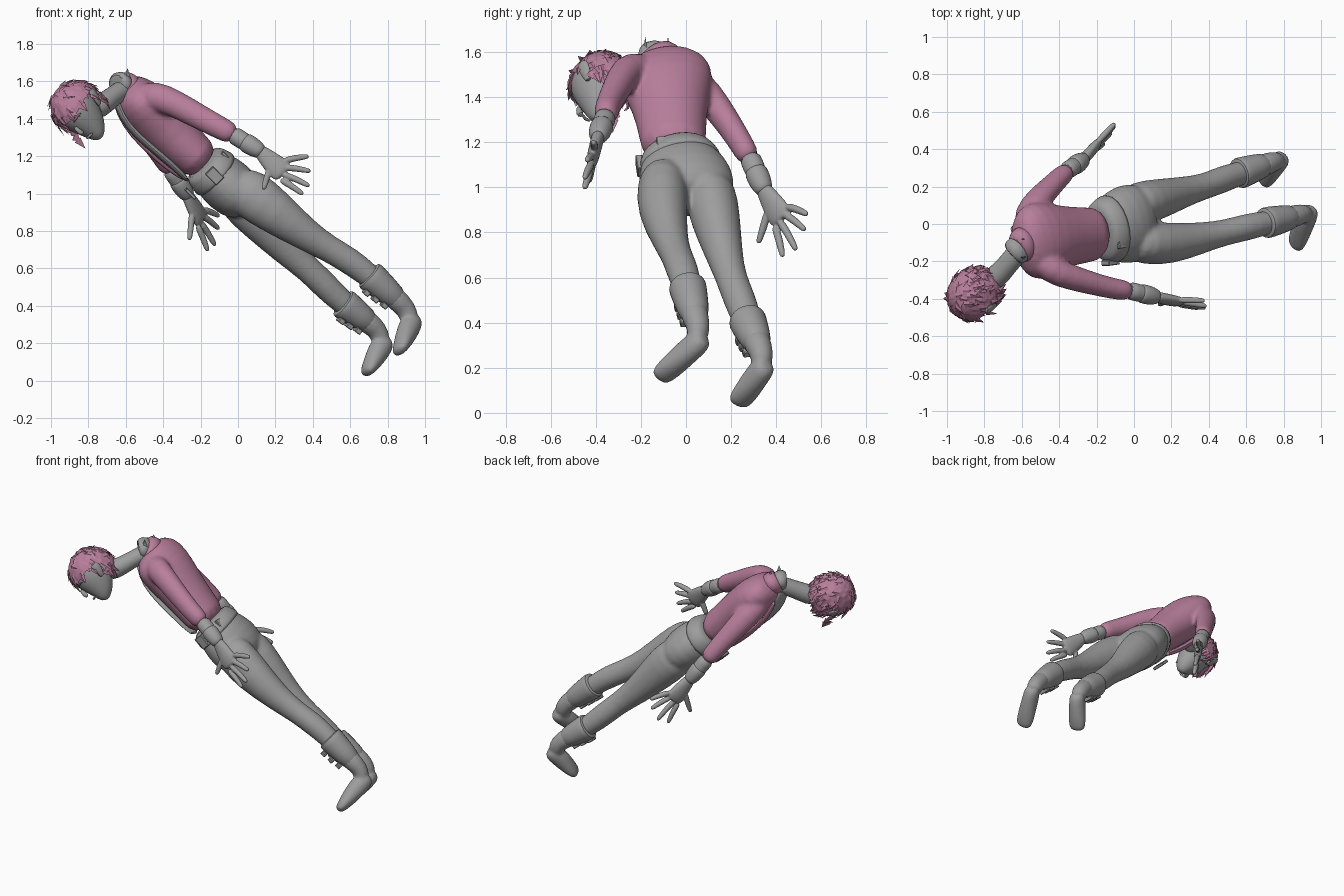
import bpy, bmesh, math, random
from mathutils import Vector as V, Matrix

random.seed(4)
cube = bpy.data.objects.get("Cube")
if cube:
    bpy.data.objects.remove(cube)


def material(name, rgb):
    m = bpy.data.materials.new(name)
    m.use_nodes = True
    m.diffuse_color = (*rgb, 1)
    m.node_tree.nodes["Principled BSDF"].inputs["Base Color"].default_value = (*rgb, 1)
    return m


GREY = material("neutral grey", (.34, .34, .34))
PINK = material("dusty pink", (.48, .21, .33))
SIDE = V((0, 1, 0))


def finish(name, bm, mat, smooth=True):
    bmesh.ops.recalc_face_normals(bm, faces=bm.faces)
    mesh = bpy.data.meshes.new(name)
    bm.to_mesh(mesh)
    bm.free()
    ob = bpy.data.objects.new(name, mesh)
    bpy.context.collection.objects.link(ob)
    mesh.materials.append(mat)
    if smooth:
        mod = ob.modifiers.new("round", 'SUBSURF')
        mod.levels = mod.render_levels = 1
        bpy.ops.object.select_all(action='DESELECT')
        ob.select_set(True)
        bpy.context.view_layer.objects.active = ob
        bpy.ops.object.shade_smooth_by_angle(angle=math.radians(60))
    return ob


def loft(name, rings, mat, hint=SIDE, n=12):
    """Tube through rings of (x, y, z, half width, half depth)."""
    bm = bmesh.new()
    pts = [V(r[:3]) for r in rings]
    loops = []
    for i, r in enumerate(rings):
        t = (pts[min(i + 1, len(pts) - 1)] - pts[max(i - 1, 0)]).normalized()
        s = (hint - t * hint.dot(t)).normalized()
        d = t.cross(s)
        loops.append([bm.verts.new(pts[i] + s * r[3] * math.cos(math.tau * k / n)
                                   + d * r[-1] * math.sin(math.tau * k / n)) for k in range(n)])
    for a, b in zip(loops, loops[1:]):
        for k in range(n):
            bm.faces.new((a[k], a[k - 1], b[k - 1], b[k]))
    bm.faces.new(loops[0])
    bm.faces.new(loops[-1])
    return finish(name, bm, mat)


def blend(name, parts, voxel=.012, repeat=5):
    """Fuse overlapping tubes into one soft skin."""
    bpy.ops.object.select_all(action='DESELECT')
    for p in parts:
        p.select_set(True)
    ob = bpy.context.view_layer.objects.active = parts[0]
    bpy.ops.object.join()
    ob.name = name
    skin = ob.modifiers.new("skin", 'REMESH')
    skin.mode, skin.voxel_size, skin.use_smooth_shade = 'VOXEL', voxel, True
    relax = ob.modifiers.new("relax", 'SMOOTH')
    relax.factor, relax.iterations = .5, repeat
    return ob


def box(name, centre, size, along):
    x = V(along).normalized()
    y = (SIDE - x * SIDE.dot(x)).normalized()
    rot = Matrix((x, y, x.cross(y))).transposed().to_4x4()
    bm = bmesh.new()
    bmesh.ops.create_cube(bm, size=1, matrix=Matrix.Translation(centre) @ rot @ Matrix.Diagonal((*size, 1)))
    bmesh.ops.bevel(bm, geom=bm.edges[:], offset=.004, segments=1, affect='EDGES')
    return finish(name, bm, GREY, False)


# Jacket: torso and both sleeves in one skin
torso = loft("torso", [(-.165, -.05, 1.145, .15, .117), (-.27, -.06, 1.235, .15, .123),
                       (-.4, -.07, 1.36, .172, .145), (-.5, -.085, 1.465, .215, .148),
                       (-.565, -.1, 1.54, .21, .115), (-.61, -.12, 1.585, .1, .075)], PINK, n=16)
left_sleeve = [(-.53, -.16, 1.51, .08, .08), (-.44, -.25, 1.525, .08, .085), (-.34, -.285, 1.485, .072, .077),
               (-.18, -.33, 1.395, .061, .069), (-.09, -.35, 1.35, .058, .064), (-.01, -.36, 1.305, .056, .061)]
right_sleeve = [(-.56, -.04, 1.5, .08, .085), (-.56, .06, 1.45, .08, .09), (-.51, .135, 1.36, .068, .077),
                (-.435, .21, 1.25, .059, .066), (-.395, .25, 1.185, .056, .061), (-.35, .29, 1.115, .053, .057)]
blend("jacket", [torso, loft("left_sleeve", left_sleeve, PINK), loft("right_sleeve", right_sleeve, PINK)])

# Shirt in the open front, edged by a narrow jacket front
loft("shirt_front", [(-.26, -.08, 1.06, .05, .015), (-.35, -.09, 1.155, .08, .022), (-.485, -.1, 1.265, .1, .024),
                     (-.59, -.11, 1.365, .105, .024), (-.645, -.12, 1.48, .08, .024),
                     (-.65, -.13, 1.54, .05, .02)], GREY)
loft("jacket_edge", [(-.27, .0, 1.07, .03, .015), (-.37, .01, 1.135, .035, .02), (-.5, .01, 1.25, .035, .02),
                     (-.61, .0, 1.37, .035, .02), (-.66, -.04, 1.5, .02, .015)], PINK, n=8)

# Neck and collar
loft("neck", [(-.57, -.1, 1.57, .065, .06), (-.64, -.17, 1.545, .06, .055),
              (-.7, -.25, 1.49, .06, .058), (-.79, -.33, 1.44, .075, .075)], GREY)
loft("collar", [(-.57, -.1, 1.545, .12, .095), (-.61, -.12, 1.59, .095, .075), (-.625, -.135, 1.605, .08, .064)], PINK)
loft("shirt_collar", [(-.6, -.12, 1.575, .085, .07), (-.635, -.15, 1.595, .08, .066),
                      (-.655, -.17, 1.59, .07, .058)], GREY)
for s in (-1, 1):
    bm = bmesh.new()
    base = V((-.6, -.13 + s * .04, 1.61))
    corners = (base + V((-.035, 0, -.02)), base + V((.035, 0, -.02)), base + V((.01, s * .01, .06)), base + V((0, s * .02, 0)))
    v = [bm.verts.new(p) for p in corners]
    for a, b, c in ((0, 1, 2), (0, 3, 1), (1, 3, 2), (2, 3, 0)):
        bm.faces.new((v[a], v[b], v[c]))
    finish("collar_point", bm, GREY, False)

# Trousers in one skin
pelvis = loft("pelvis", [(-.2, -.05, 1.17, .13, .1), (-.13, -.03, 1.11, .185, .138), (-.05, 0, 1.04, .22, .155),
                         (.03, .01, .97, .213, .14), (.08, .015, .925, .15, .08)], GREY, n=16)
left_leg = [(-.03, -.09, 1.06, .09, .1), (.05, -.105, 1.01, .122, .145), (.2, -.105, .9, .116, .125),
            (.36, -.075, .78, .086, .09), (.49, -.045, .703, .07, .073), (.59, -.02, .645, .076, .077),
            (.7, .005, .565, .068, .068), (.86, .035, .42, .055, .055)]
right_leg = [(-.04, .09, 1.02, .09, .1), (.02, .11, .97, .122, .14), (.12, .13, .86, .116, .125),
             (.26, .17, .7, .086, .09), (.375, .2, .597, .07, .073), (.465, .235, .51, .076, .077),
             (.56, .27, .415, .068, .068), (.71, .315, .3, .055, .055)]
blend("trousers", [pelvis, loft("left_leg", left_leg, GREY), loft("right_leg", right_leg, GREY)])

# Belt
loft("waistband", [(-.19, -.045, 1.165, .145, .115), (-.175, -.04, 1.15, .166, .13),
                   (-.125, -.025, 1.105, .19, .15), (-.108, -.02, 1.09, .185, .146)], GREY, n=20)
axis = (.7, .1, -.7)
box("belt_buckle", (-.255, -.03, 1.0), (.07, .09, .02), axis)
box("belt_loop", (-.125, -.205, 1.095), (.085, .03, .06), axis)
box("belt_loop", (-.06, -.1, 1.195), (.075, .06, .02), axis)


def boot(side, cuff, ankle, heel, toe):
    a, b, h, e = V(cuff), V(ankle), V(heel), V(toe)
    step = b - a
    mix = lambda t, r: (*(a + step * t), r, r)
    loft(side + "_boot_shaft", [mix(-.02, .066), mix(0, .087), mix(.1, .088), mix(.55, .077), mix(1, .062)], GREY)
    # Buckles down the shin
    shin = V((-.6, -.35, -.7))
    shin = (shin - step * shin.dot(step) / step.length_squared).normalized()
    for t, r in ((.2, .085), (.45, .08), (.7, .072)):
        box(side + "_boot_buckle", a + step * t + shin * r, (.035, .07, .03), step)
    # Foot, with the ankle running into heel and instep
    up = (b - (h + e) / 2).normalized()
    foot = [(-.06, .005, .032, .032), (.06, .012, .054, .056), (.3, .018, .056, .066), (.6, .004, .06, .054),
            (.85, -.004, .062, .038), (1, -.006, .045, .024)]
    sole = loft(side + "_foot", [(*(h.lerp(e, t) + up * o), w, d) for t, o, w, d in foot], GREY,
                step.cross(e - h).normalized())
    upper = loft(side + "_ankle", [mix(.6, .07), mix(1, .06), (*b.lerp(h, .5), .052, .056), (*h.lerp(e, .2), .04, .045)], GREY)
    blend(side + "_boot_foot", [sole, upper], .009, 4)


boot("left", (.7, .005, .565), (.875, .045, .41), (.945, .075, .32), (.855, -.125, .155))
boot("right", (.56, .27, .415), (.725, .325, .29), (.795, .355, .205), (.68, .225, .04))


def arm(side, hem, wrist, palm, tips):
    hem, w, p = V(hem), V(wrist), V(palm)
    mix = lambda t, r: (*hem.lerp(w, t), r, r)
    loft(side + "_forearm", [mix(-.2, .05), mix(.1, .051), mix(.6, .046), mix(1.1, .037)], GREY)
    loft(side + "_glove_cuff", [mix(.3, .045), mix(.36, .054), mix(.7, .054), mix(.95, .044), mix(1.1, .036)], GREY)
    # Palm, then fingers fanned over the knuckles
    ends = [V(t) for t in tips]
    across = (ends[0] - ends[3]).normalized()
    out = (p - w).normalized()
    ring = lambda q, a, b: (*q, a, b)
    hand = [loft(side + "_palm", [ring(w - out * .02, .036, .032), ring(w + out * .03, .046, .03),
                                  ring(p, .066, .03), ring(p + out * .045, .064, .025),
                                  ring(p + out * .06, .045, .015)], GREY, across)]
    for i, end in enumerate(ends):
        root = p + out * .03 + across * (.048 - .032 * i)
        if i == 4:
            root = p - out * .04 - across * .03
        mid = root.lerp(end, .5) + across * .006
        hand.append(loft("finger", [ring(root, .021, .021), ring(mid, .019, .019), ring(root.lerp(end, .9), .016, .016),
                                    ring(end, .01, .01)], GREY, out.cross(across), n=8))
    blend(side + "_hand", hand, .005, 3)


arm("left", left_sleeve[-1][:3], (.12, -.39, 1.225), (.205, -.41, 1.145),
    [(.38, -.41, 1.2), (.39, -.44, 1.12), (.385, -.45, 1.04), (.35, -.45, .995), (.135, -.43, 1.02)])
arm("right", right_sleeve[-1][:3], (-.27, .345, .99), (-.22, .4, .9),
    [(-.1, .54, .88), (-.1, .53, .81), (-.12, .49, .72), (-.16, .43, .69), (-.26, .32, .75)])

# Head, modelled upright facing -y and then turned into place
up = V((-.74, -.27, .5)).normalized()
face = V((-.18, -.72, -.66))
face = (face - up * face.dot(up)).normalized()
POSE = Matrix.Translation((-.85, -.38, 1.445)) @ Matrix((up.cross(face), -face, up)).transposed().to_4x4()
ACROSS, UPRIGHT = V((1, 0, 0)), V((0, 0, 1))


def pose(ob):
    ob.data.transform(POSE)


pose(loft("head", [(0, -.1, -.16, .02, .018), (0, -.085, -.148, .042, .042), (0, -.055, -.11, .072, .08),
                   (0, -.025, -.05, .1, .113), (0, -.005, .02, .118, .132), (0, .005, .09, .105, .12),
                   (0, .01, .14, .06, .07)], GREY, ACROSS, n=16))
pose(loft("nose", [(0, -.13, .005, .01, .012), (0, -.146, -.04, .014, .018), (0, -.138, -.06, .018, .014)],
          GREY, ACROSS, n=8))
pose(loft("mouth", [(-.03, -.122, -.1, .006, .006), (0, -.136, -.098, .009, .009), (.03, -.122, -.1, .006, .006)],
          GREY, UPRIGHT, n=8))
for s in (-1, 1):
    pose(loft("ear", [(s * .11, .0, -.06, .012, .015), (s * .125, .01, -.03, .014, .025),
                      (s * .139, .02, .01, .014, .035), (s * .145, .025, .04, .01, .02)], GREY, ACROSS, n=8))
    pose(loft("eyebrow", [(s * .02, -.132, .02, .006, .006), (s * .05, -.128, .03, .007, .007),
                          (s * .085, -.1, .022, .005, .005)], GREY, UPRIGHT, n=6))


def bald(p):
    """True where the hairline leaves skin."""
    return (p.y < -.04 and p.z < .045) or (p.y < .035 and p.z < .03) or p.z < -.085


# Hair cap, ragged locks and one long sidelock
bm = bmesh.new()
bmesh.ops.create_icosphere(bm, subdivisions=4, radius=1)
for v in bm.verts:
    v.co = V((v.co.x * .138, v.co.y * .15 + .008, v.co.z * .162)) * random.uniform(.985, 1.015)
bmesh.ops.delete(bm, geom=[f for f in bm.faces if bald(f.calc_center_median())], context='FACES')
roots = [(v.co.copy(), v.normal.copy(), .016) for v in bm.verts]
locks = random.sample(roots, 110) + [(V((-.122, -.03 - .012 * i, -.02 - .025 * i)), V((-1, 0, 0)), .025) for i in range(4)]
for co, normal, width in locks:
    flow = V((random.uniform(-.5, .5), random.uniform(-.6, .4), -1))
    flow = (flow - normal * flow.dot(normal)).normalized()
    wide = normal.cross(flow) * random.uniform(1, 1.6) * width
    tip = co + flow * random.uniform(.04, .07) + normal * random.uniform(-.004, .009)
    a, b, c, d = (bm.verts.new(p) for p in (co + wide, co - wide, tip, co + normal * .008))
    for tri in ((a, b, c), (a, d, b), (b, d, c), (c, d, a)):
        bm.faces.new(tri)
pose(finish("hair", bm, PINK, False))
